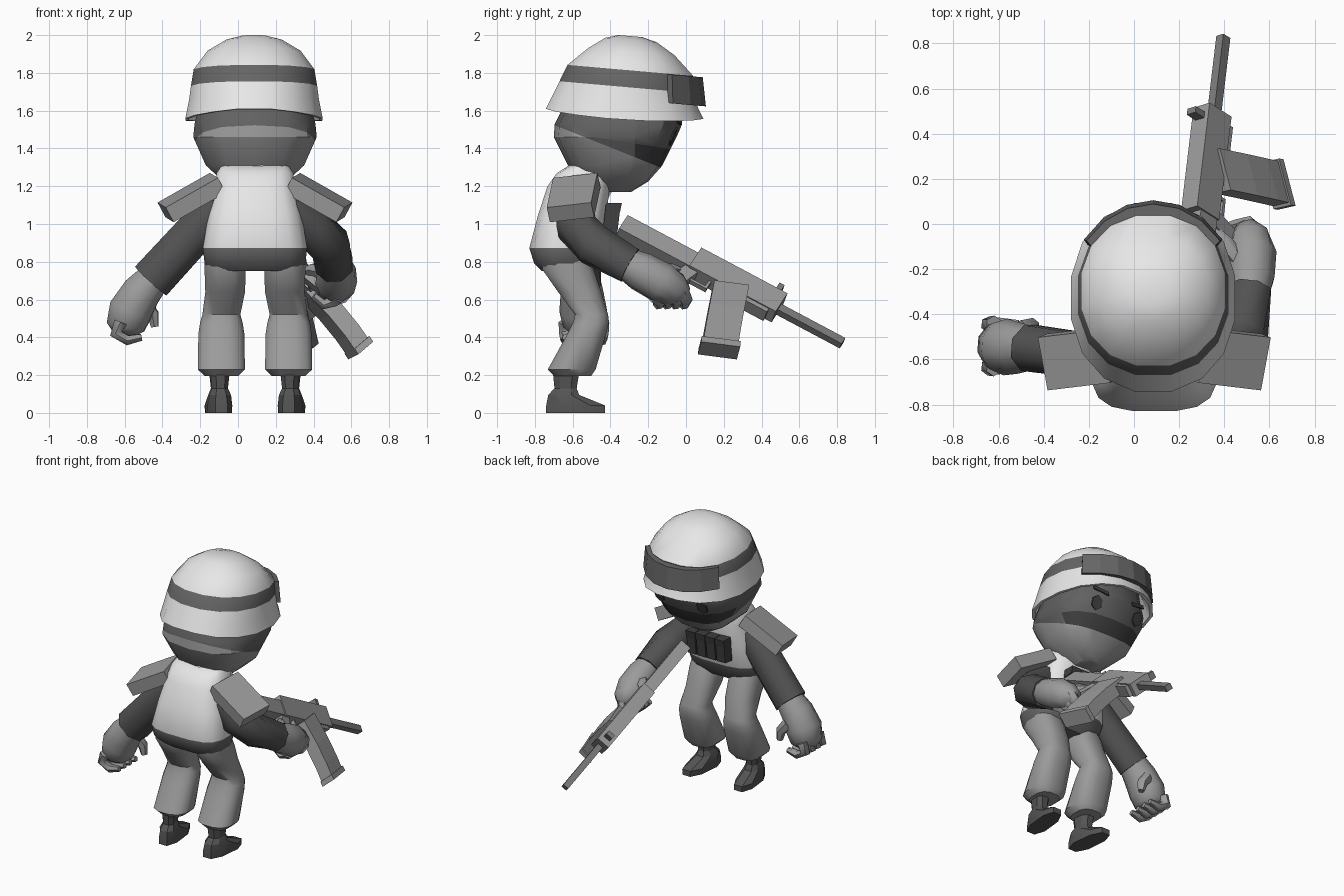
import bpy, bmesh, math
from mathutils import Vector as V, Matrix

if "Cube" in bpy.data.objects:
    bpy.data.objects.remove(bpy.data.objects["Cube"])

def mat(name, g):
    m = bpy.data.materials.new(name)
    m.diffuse_color = (g, g, g, 1)
    m.use_nodes = True
    m.node_tree.nodes["Principled BSDF"].inputs["Base Color"].default_value = m.diffuse_color
    return m

LIGHT, MID, GUN = mat("light grey", .83), mat("mid grey", .33), mat("gun grey", .33)
DARK, SLEEVE, SKIN = mat("dark grey", .13), mat("sleeve grey", .085), mat("face grey", .125)
BLACK, BOOT, STEEL = mat("near black", .05), mat("boot grey", .09), mat("barrel grey", .2)
CX = .09  # body centre line

def finish(name, bm, mats, smooth=40):
    bmesh.ops.recalc_face_normals(bm, faces=bm.faces)
    me = bpy.data.meshes.new(name)
    bm.to_mesh(me)
    bm.free()
    for m in mats:
        me.materials.append(m)
    ob = bpy.data.objects.new(name, me)
    bpy.context.collection.objects.link(ob)
    if smooth:
        bpy.ops.object.select_all(action='DESELECT')
        ob.select_set(True)
        bpy.context.view_layer.objects.active = ob
        bpy.ops.object.shade_smooth_by_angle(angle=math.radians(smooth))
    return ob

def loft(rings):
    bm = bmesh.new()
    vs = [[bm.verts.new(p) for p in r] for r in rings]
    n = len(vs[0])
    for a, b in zip(vs, vs[1:]):
        for i in range(n):
            bm.faces.new((a[i], a[(i + 1) % n], b[(i + 1) % n], b[i]))
    bm.faces.new(vs[0])
    bm.faces.new(vs[-1])
    return bm

def ring(c, a, b, n=10, power=2.0):
    """Superellipse round c with half axes a and b."""
    out = []
    for i in range(n):
        t = 2 * math.pi * (i + .5) / n
        x, y = math.cos(t), math.sin(t)
        f = lambda v: math.copysign(abs(v) ** (2 / power), v)
        out.append(V(c) + V(a) * f(x) + V(b) * f(y))
    return out

def flat(z, xc, hx, yb, yf, n=12, power=2.4):
    return ring((xc, (yb + yf) / 2, z), (hx, 0, 0), (0, (yf - yb) / 2, 0), n, power)

def tube(name, pts, radii, m, n=8, squash=1.0):
    pts = [V(p) for p in pts]
    rings = []
    for i, (p, r) in enumerate(zip(pts, radii)):
        d = (pts[min(i + 1, len(pts) - 1)] - pts[max(i - 1, 0)]).normalized()
        a = d.cross(V((0.1, 1, 0.1))).normalized() if abs(d.y) < .9 else d.cross(V((1, 0, 0))).normalized()
        b = d.cross(a).normalized()
        rings.append(ring(p, a * r, b * r * squash, n))
    return finish(name, loft(rings), [m], 58)

def obox(name, c, a, b, d, m):
    """Box round c with three half-extent vectors."""
    c, a, b, d = V(c), V(a), V(b), V(d)
    q = [a + b, b - a, -a - b, a - b]
    return finish(name, loft([[c + k - d for k in q], [c + k + d for k in q]]), [m], 0)

# hollow helmet with a painted band, tipped forward
TIP = Matrix.Translation((CX - .005, -.325, 1.58)) @ Matrix.Rotation(math.radians(-5), 4, 'X')
prof = [(.14, .29, -.30, .30), (0, .35, -.40, .40),
        (0, .37, -.425, .425), (.07, .35, -.395, .39), (.145, .34, -.365, .36), (.235, .325, -.33, .35),
        (.335, .25, -.225, .24), (.395, .15, -.14, .14), (.416, .07, -.07, .06)]
rings = []
for h, hx, yb, yf in prof:
    r = flat(h, 0, hx, yb, yf, 16, 2.2)
    for p in r:
        if h == 0:
            p.z -= .03 * abs(p.x) / hx
            p.z += .02 * max(p.y, 0) / yf
    rings.append([TIP @ p for p in r])
bm = loft(rings)
inv = TIP.inverted()
for f in bm.faces:
    f.material_index = int(.15 < (inv @ f.calc_center_median()).z < .22)
finish("helmet", bm, [LIGHT, DARK])

# goggles wrapped over the helmet front
rings = []
for i in range(7):
    t = math.radians(36 + 108 * i / 6)
    c, s = math.cos(t), math.sin(t)
    rings.append([TIP @ V(p) for p in ((.33 * c, .33 * s, .085), (.38 * c, .425 * s, .08),
                                       (.365 * c, .395 * s, .232), (.30 * c, .29 * s, .228))])
finish("goggles", loft(rings), [DARK], 0)

# head: face, scarf and beard split along cutting planes
bm = loft([flat(z, CX, hx, yb, yf, 14, 2.7) for z, hx, yb, yf in (
    (1.17, .08, -.45, -.29), (1.225, .17, -.54, -.20), (1.31, .265, -.625, -.125),
    (1.46, .333, -.70, -.05), (1.53, .326, -.695, -.02), (1.72, .28, -.60, -.05))])
def cut(co, no):
    bmesh.ops.bisect_plane(bm, geom=bm.verts[:] + bm.edges[:] + bm.faces[:], plane_co=co, plane_no=no)
cut((0, -.70, 1.525), (0, .40, 1))
cut((0, -.1, 1.40), (0, .15, 1))
cut((0, -.27, 1.4), (0, 1, 0))
for f in bm.faces:
    c = f.calc_center_median()
    if c.z < 1.525 - .40 * (c.y + .70):
        f.material_index = 1
    elif c.y > -.27 and c.z < 1.40 - .15 * (c.y + .1):
        f.material_index = 2
head = finish("head", bm, [SKIN, MID, BLACK], 30)
bpy.context.view_layer.update()

# eyes and eyebrows as thin plates on the face
for s in (-1, 1):
    for name, pos, hw, hh, n, tilt, m in (("eye", (.17, -.08, 1.468), .042, .052, 6, 0, BLACK),
                                          ("eyebrow", (.155, -.05, 1.547), .08, .02, 4, .2, BLACK)):
        _, p, nor, _ = head.closest_point_on_mesh(V((CX + s * pos[0], pos[1], pos[2])))
        side = V((0, 0, 1)).cross(nor).normalized()
        up = nor.cross(side)
        side = side - up * tilt * s
        finish(name, loft([ring(p + nor * k, side * hw, up * hh, n) for k in (-.001, .008)]), [m], 0)

# vest with a dark belt at the lower back
bm = loft([flat(z, CX, hx, yb, yf, 16, 3) for z, hx, yb, yf in (
    (.75, .235, -.765, -.52), (.79, .27, -.805, -.49), (.872, .28, -.832, -.45), (1.05, .25, -.785, -.42),
    (1.2, .215, -.735, -.40), (1.27, .205, -.685, -.41), (1.31, .18, -.62, -.45))])
for f in bm.faces:
    if f.calc_center_median().z < .86:
        f.material_index = 1
finish("vest", bm, [LIGHT, DARK])
tube("neck", [(CX, -.53, 1.2), (CX, -.45, 1.35)], [.14, .14], LIGHT)

# chest pouches
for i in range(4):
    x = CX + (i - 1.5) * .078
    obox("pouch", (x, -.395, 1.02), (.034, 0, 0), (0, .04, .005), (0, .01, .085), BLACK)
    obox("pouch_flap", (x, -.385, 1.085), (.037, 0, 0), (0, .04, 0), (0, .005, .025), BLACK)

# legs and boots
for s in (-1, 1):
    xc = CX + s * .178
    leg = [(.84, .11, -.76, -.53), (.76, .112, -.765, -.485), (.64, .108, -.68, -.445), (.52, .103, -.59, -.41),
           (.48, .115, -.60, -.405), (.42, .125, -.63, -.42), (.23, .128, -.735, -.475), (.195, .09, -.70, -.50)]
    finish("trouser_leg", loft([flat(z, xc - s * (.02 if z > .6 else 0), hx, yb, yf, 12, 2.6)
                                for z, hx, yb, yf in leg]), [MID])
    boot = [(0, .068, -.75, -.42), (.04, .07, -.75, -.42), (.095, .06, -.735, -.56), (.13, .045, -.70, -.575),
            (.22, .055, -.71, -.56)]
    rings = [flat(z, xc + s * .012, hx, yb, yf, 8, 2.5) for z, hx, yb, yf in boot]
    for r in rings:
        for p in r:
            p.x += s * .1 * (p.y + .62)
    finish("boot", loft(rings), [BOOT], 25)

# shoulder pads
for s in (-1, 1):
    a = V((s * .83, -.10, -.47)).normalized()
    t = V((s * .45, -.18, .87)).normalized()
    t = (t - a * t.dot(a)).normalized()
    obox("shoulder_pad", (CX + s * .335, -.595, 1.14), a * .16, t * .045, a.cross(t) * .12, MID)

# left arm hanging, with curled fingers
tube("left_sleeve", [(-.03, -.59, 1.17), (-.24, -.58, .94), (-.46, -.55, .70)], [.10, .118, .122], SLEEVE, 8, .9)
tube("left_glove", [(-.43, -.55, .73), (-.51, -.55, .64), (-.57, -.545, .54), (-.595, -.54, .455), (-.60, -.54, .415)],
     [.088, .108, .12, .105, .06], MID, 10, 1.05)
for i in range(4):
    y = -.635 + i * .063
    tube("left_finger", [(-.62, y, .48), (-.645, y, .42), (-.585, y, .385), (-.51, y, .40)],
         [.04, .037, .03, .02], MID, 6)
tube("left_thumb", [(-.50, -.47, .58), (-.45, -.45, .52), (-.44, -.45, .455)], [.045, .035, .022], MID, 6)

# right arm bent towards the gun
tube("right_sleeve", [(.21, -.59, 1.16), (.39, -.58, .985), (.485, -.49, .89), (.51, -.295, .78)],
     [.10, .112, .115, .105], SLEEVE, 8)
tube("right_glove", [(.51, -.34, .805), (.52, -.24, .75), (.52, -.13, .69), (.51, -.05, .65), (.49, -.005, .63)],
     [.08, .105, .112, .09, .05], MID, 10)
for i in range(4):
    k = i * .045
    tube("right_finger", [(.53, -.03 - k, .66 - k * .3), (.51, .0 - k, .595), (.45, -.01 - k, .575), (.40, -.02 - k, .62)],
         [.042, .036, .03, .022], MID, 6)
tube("right_thumb", [(.46, -.16, .74), (.40, -.08, .76), (.36, -.03, .75)], [.045, .035, .022], MID, 6)

# gun, rolled about its own axis
O = V((.305, .05, .78))
F = V((.105, .875, -.465)).normalized()
R0 = F.cross(V((0, 0, 1))).normalized()
U0 = R0.cross(F)
roll = math.radians(44)
U = U0 * math.cos(roll) - R0 * math.sin(roll)
R = F.cross(U)

def part(name, s0, s1, u0, u1, w, m=GUN):
    obox(name, O + F * (s0 + s1) / 2 + U * (u0 + u1) / 2, F * (s1 - s0) / 2, U * (u1 - u0) / 2, R * w / 2, m)

part("stock", -.445, 0, -.055, .055, .08)
part("receiver", -.02, .50, -.06, .09, .095)
part("fore_grip", .22, .46, -.085, -.05, .08)
part("barrel", .48, .885, -.02, .027, .042, STEEL)
part("front_sight", .43, .46, .085, .15, .05, STEEL)
part("trigger_guard", .02, .12, -.12, -.105, .03)
part("guard_post", .105, .12, -.12, -.05, .03)
obox("grip", O + F * -.03 - U * .14, F * .04, U * .10 + F * .03, R * .03, GUN)

# curved magazine and its base plate
A, B = V((-.024, .092, -.012)), V((.035, .008, .03))
quad = lambda c, k=1: [V(c) + A * i * k + B * j * k for i, j in ((1, 1), (-1, 1), (-1, -1), (1, -1))]
finish("magazine", loft([quad((.37, .235, .66)), quad((.49, .21, .535)), quad((.58, .19, .425)), quad((.632, .178, .35))]),
       [GUN], 0)
finish("magazine_base", loft([quad((.63, .178, .36), 1.12), quad((.65, .175, .33), 1.12)]), [GUN], 0)
